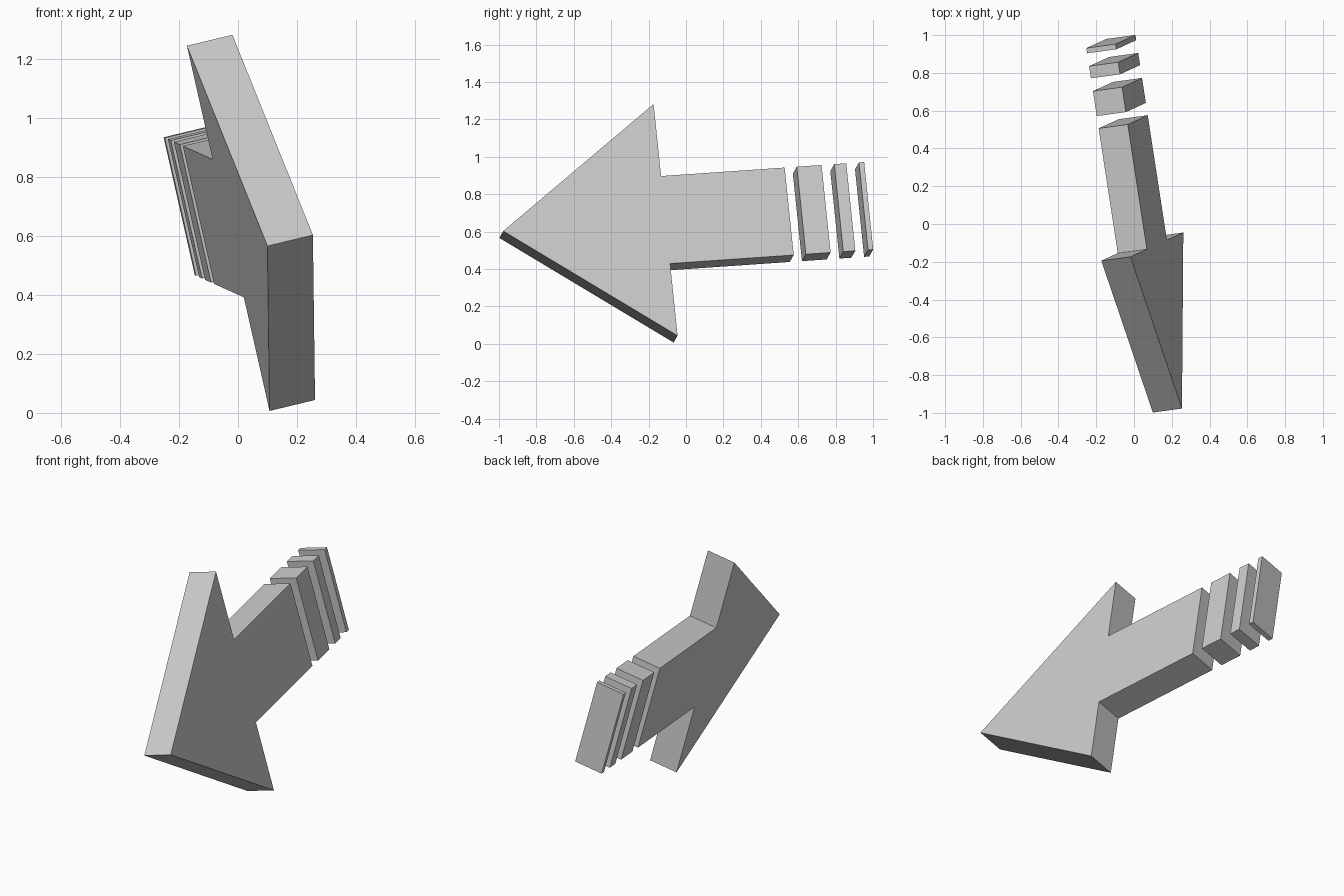
import bpy
import bmesh
from mathutils import Matrix, Vector

cube = bpy.data.objects.get("Cube")
if cube:
    bpy.data.objects.remove(cube, do_unlink=True)

grey = bpy.data.materials.new("plain grey")
grey.use_nodes = True
colour = (0.6, 0.6, 0.6, 1)
grey.diffuse_color = colour
grey.node_tree.nodes["Principled BSDF"].inputs["Base Color"].default_value = colour

# Tilted frame: along the arrow, across it, and through its thickness
TIP = Vector((0.254, -0.977, 0.603))
along = Vector((-0.151, 0.986, 0.068)).normalized()
across = Vector((-0.219, -0.104, 0.970))
across = (across - along * across.dot(along)).normalized()
normal = along.cross(across)
frame = Matrix((along, across, normal)).transposed().to_4x4()
frame.translation = TIP

THICKNESS = 0.16
HEAD_LENGTH, HEAD_HALF = 0.88, 0.638
SHAFT_HALF = 0.241


def plate(name, outline):
    """Extrude a flat outline backwards through the thickness."""
    bm = bmesh.new()
    face = bm.faces.new([bm.verts.new((a, b, 0)) for a, b in outline])
    extruded = bmesh.ops.extrude_face_region(bm, geom=[face], use_keep_orig=True)
    moved = [v for v in extruded["geom"] if isinstance(v, bmesh.types.BMVert)]
    bmesh.ops.translate(bm, verts=moved, vec=(0, 0, -THICKNESS))
    bmesh.ops.recalc_face_normals(bm, faces=bm.faces)
    bm.transform(frame)
    mesh = bpy.data.meshes.new(name)
    bm.to_mesh(mesh)
    bm.free()
    mesh.materials.append(grey)
    obj = bpy.data.objects.new(name, mesh)
    bpy.context.collection.objects.link(obj)


# Arrow head and shaft in one piece, mirrored about the arrow's axis
half = [(HEAD_LENGTH, HEAD_HALF), (HEAD_LENGTH, SHAFT_HALF), (1.55, SHAFT_HALF)]
plate("arrow_body", [(0, 0)] + half + [(a, -b) for a, b in reversed(half)])

# Tail bars that get thinner towards the back
for i, (start, end) in enumerate([(1.616, 1.75), (1.819, 1.884), (1.953, 1.981)], 1):
    plate(f"tail_bar_{i}", [(start, SHAFT_HALF), (end, SHAFT_HALF),
                            (end, -SHAFT_HALF), (start, -SHAFT_HALF)])
